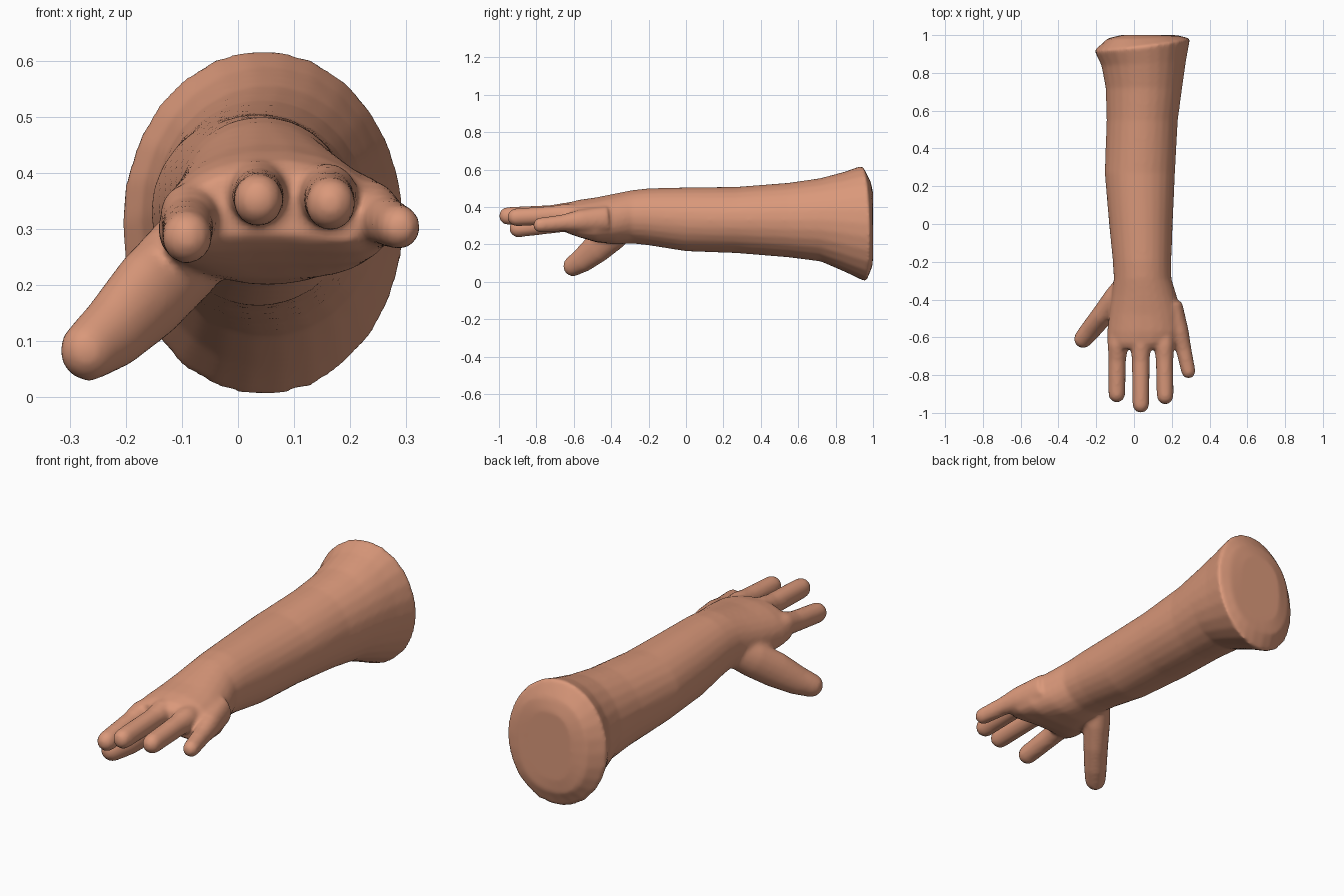
import bpy, bmesh, math
from mathutils import Vector

skin = bpy.data.materials.new("skin")
skin.diffuse_color = (0.70, 0.315, 0.195, 1)

bm = bmesh.new()


def loft(rings):
    """Closed skin over a list of equal-length point rings."""
    rows = [[bm.verts.new(p) for p in r] for r in rings]
    n = len(rows[0])
    faces = [bm.faces.new(rows[0]), bm.faces.new(rows[-1][::-1])]
    for a, b in zip(rows, rows[1:]):
        for i in range(n):
            j = (i + 1) % n
            faces.append(bm.faces.new((a[j], a[i], b[i], b[j])))
    bmesh.ops.recalc_face_normals(bm, faces=faces)


def section(y, x0, x1, z0, z1, arch=0, power=1.0, slant=(0, 0), sides=26):
    """Rounded section across the arm; arch lowers both sides."""
    cx, cz, a, b = (x0 + x1) / 2, (z0 + z1) / 2, (x1 - x0) / 2, (z1 - z0) / 2
    pts = []
    for i in range(sides):
        t = 2 * math.pi * i / sides
        c, s = math.cos(t), math.sin(t)
        u = math.copysign(abs(c) ** power, c)
        v = math.copysign(abs(s) ** power, s)
        pts.append((cx + a * u, y + slant[0] * u + slant[1] * v,
                    cz + b * v - arch * u * u))
    return pts


def digit(points, sides=16):
    """Round-tipped tube through (x, y, z, side radius, height radius)."""
    rings = []

    def ring(p, t, rs, ru):
        side = t.cross(Vector((0, 0, 1))).normalized()
        up = side.cross(t)
        rings.append([p + side * rs * math.cos(k) + up * ru * math.sin(k)
                      for k in (2 * math.pi * i / sides for i in range(sides))])

    for i, (x, y, z, rs, ru) in enumerate(points):
        lo, hi = points[max(i - 1, 0)], points[min(i + 1, len(points) - 1)]
        t = (Vector(hi[:3]) - Vector(lo[:3])).normalized()
        p = Vector((x, y, z))
        ring(p, t, rs, ru)
    for deg in (25, 50, 70, 84):
        c, s = math.cos(math.radians(deg)), math.sin(math.radians(deg))
        ring(p + t * rs * s, t, rs * c, ru * c)


    loft(rings)


# Forearm, wrist and palm in one loft, from the cut end to the knuckles
loft([
    section(1.0, -0.07, 0.17, 0.14, 0.48, power=0.8),
    section(0.99, -0.14, 0.235, 0.08, 0.54, power=0.85, slant=(0.008, -0.005)),
    section(0.95, -0.21, 0.297, 0.0, 0.622, slant=(0.032, -0.01)),
    section(0.85, -0.172, 0.275, 0.052, 0.59, slant=(0.012, 0)),
    section(0.72, -0.150, 0.255, 0.108, 0.555),
    section(0.55, -0.145, 0.232, 0.13, 0.53),
    section(0.27, -0.155, 0.217, 0.153, 0.508),
    section(0.0, -0.132, 0.205, 0.163, 0.505),
    section(-0.20, -0.112, 0.197, 0.195, 0.50),
    section(-0.29, -0.107, 0.198, 0.205, 0.49),
    section(-0.38, -0.118, 0.226, 0.20, 0.472, 0.01, 0.95),
    section(-0.48, -0.132, 0.255, 0.212, 0.452, 0.025, 0.85),
    section(-0.57, -0.142, 0.265, 0.24, 0.44, 0.04, 0.8),
    section(-0.63, -0.142, 0.25, 0.265, 0.425, 0.045, 0.8),
    section(-0.66, -0.13, 0.215, 0.29, 0.405, 0.045, 0.8),
])

# Fingers: index, middle, ring, little
digit([(-0.07, -0.5, 0.335, 0.05, 0.05), (-0.085, -0.64, 0.325, 0.055, 0.058),
       (-0.089, -0.72, 0.308, 0.047, 0.05), (-0.091, -0.90, 0.285, 0.045, 0.048)])
digit([(0.035, -0.5, 0.37, 0.05, 0.05), (0.035, -0.64, 0.365, 0.056, 0.06),
       (0.036, -0.72, 0.36, 0.047, 0.051), (0.036, -0.955, 0.352, 0.045, 0.048)])
digit([(0.15, -0.5, 0.36, 0.05, 0.05), (0.159, -0.64, 0.36, 0.055, 0.058),
       (0.162, -0.72, 0.355, 0.047, 0.051), (0.165, -0.91, 0.345, 0.045, 0.048)])
digit([(0.205, -0.42, 0.335, 0.05, 0.07), (0.24, -0.57, 0.325, 0.05, 0.06),
       (0.262, -0.66, 0.315, 0.042, 0.045), (0.288, -0.78, 0.303, 0.038, 0.04)])

# Thumb, splayed outward and down from the palm heel
digit([(-0.04, -0.30, 0.31, 0.05, 0.07), (-0.095, -0.39, 0.25, 0.065, 0.085),
       (-0.16, -0.475, 0.182, 0.06, 0.084), (-0.225, -0.555, 0.115, 0.055, 0.068),
       (-0.268, -0.607, 0.082, 0.05, 0.055)])

mesh = bpy.data.meshes.new("forearm_and_hand")
bm.to_mesh(mesh)
bm.free()
mesh.materials.append(skin)
arm = bpy.data.objects.new("forearm_and_hand", mesh)
bpy.context.collection.objects.link(arm)

# Fuse the parts into one skin and soften the joins
fuse = arm.modifiers.new("fuse", 'REMESH')
fuse.mode = 'VOXEL'
fuse.voxel_size = 0.01
fuse.use_smooth_shade = True
soften = arm.modifiers.new("soften", 'SMOOTH')
soften.factor = 0.5
soften.iterations = 8
